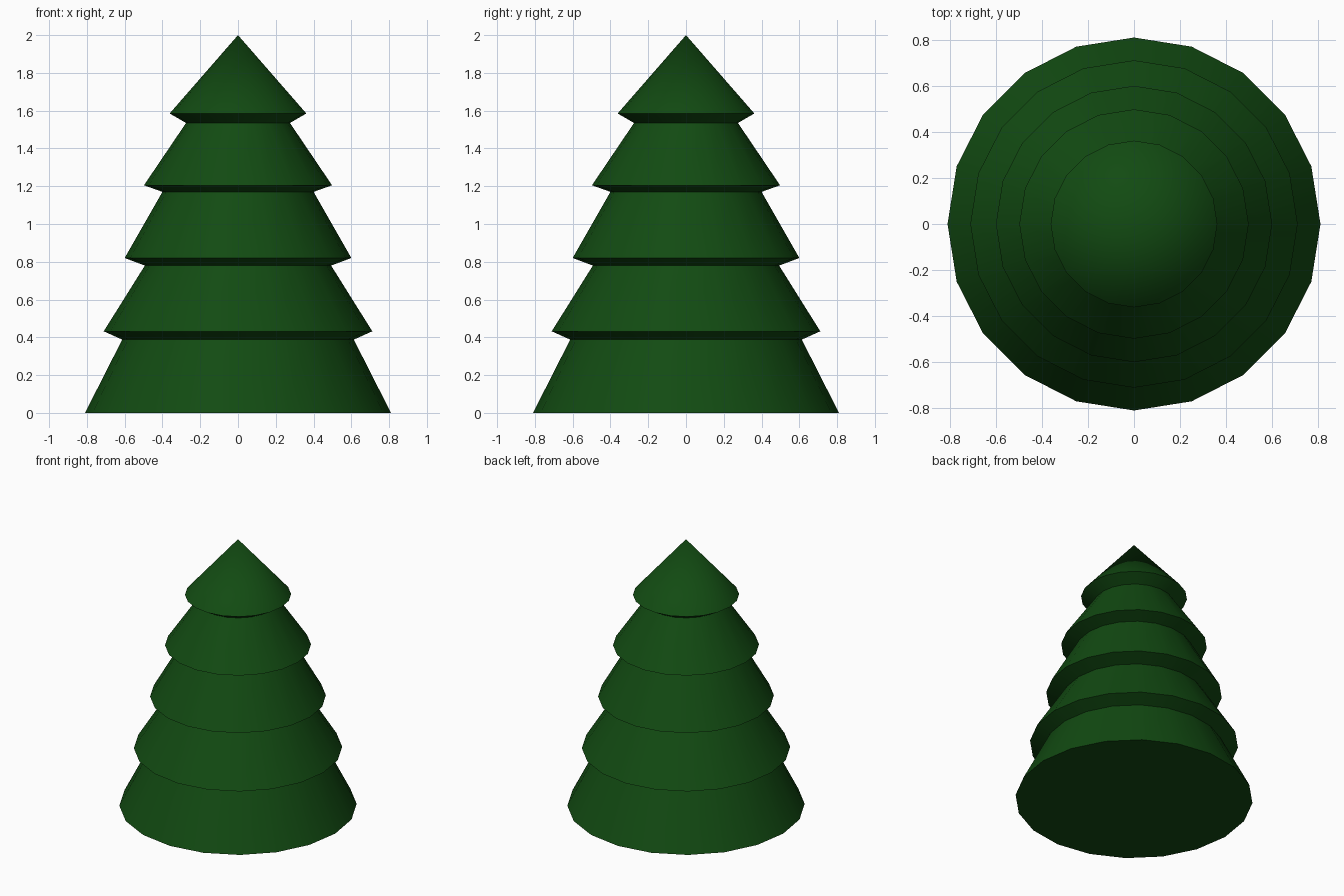
import bpy, bmesh, math

if "Cube" in bpy.data.objects:
    bpy.data.objects.remove(bpy.data.objects["Cube"])

SIDES = 20

green = bpy.data.materials.new("dark_green")
green.diffuse_color = (0.006, 0.07, 0.006, 1)
green.use_nodes = True
green.node_tree.nodes["Principled BSDF"].inputs["Base Color"].default_value = green.diffuse_color

# Half silhouette (radius, height) from the base to the tip
profile = [(0.81, 0.0), (0.613, 0.388), (0.711, 0.432), (0.493, 0.78),
           (0.60, 0.82), (0.40, 1.17), (0.498, 1.205), (0.275, 1.535),
           (0.362, 1.585)]

bm = bmesh.new()
rings = [[bm.verts.new((r * math.cos(math.tau * i / SIDES),
                        r * math.sin(math.tau * i / SIDES), z))
          for i in range(SIDES)] for r, z in profile]

# Flat base
bm.faces.new(rings[0][::-1])

# Tiers and their sloped undersides
for low, high in zip(rings, rings[1:]):
    for i in range(SIDES):
        j = (i + 1) % SIDES
        bm.faces.new((low[i], low[j], high[j], high[i]))

# Pointed top
tip = bm.verts.new((0, 0, 2))
for i in range(SIDES):
    bm.faces.new((rings[-1][i], rings[-1][(i + 1) % SIDES], tip))

mesh = bpy.data.meshes.new("tree_foliage")
bm.to_mesh(mesh)
bm.free()
mesh.materials.append(green)
tree = bpy.data.objects.new("tree_foliage", mesh)
bpy.context.collection.objects.link(tree)

# Smooth around each tier, crisp at the rims
bpy.context.view_layer.objects.active = tree
tree.select_set(True)
bpy.ops.object.shade_smooth_by_angle(angle=math.radians(30))
